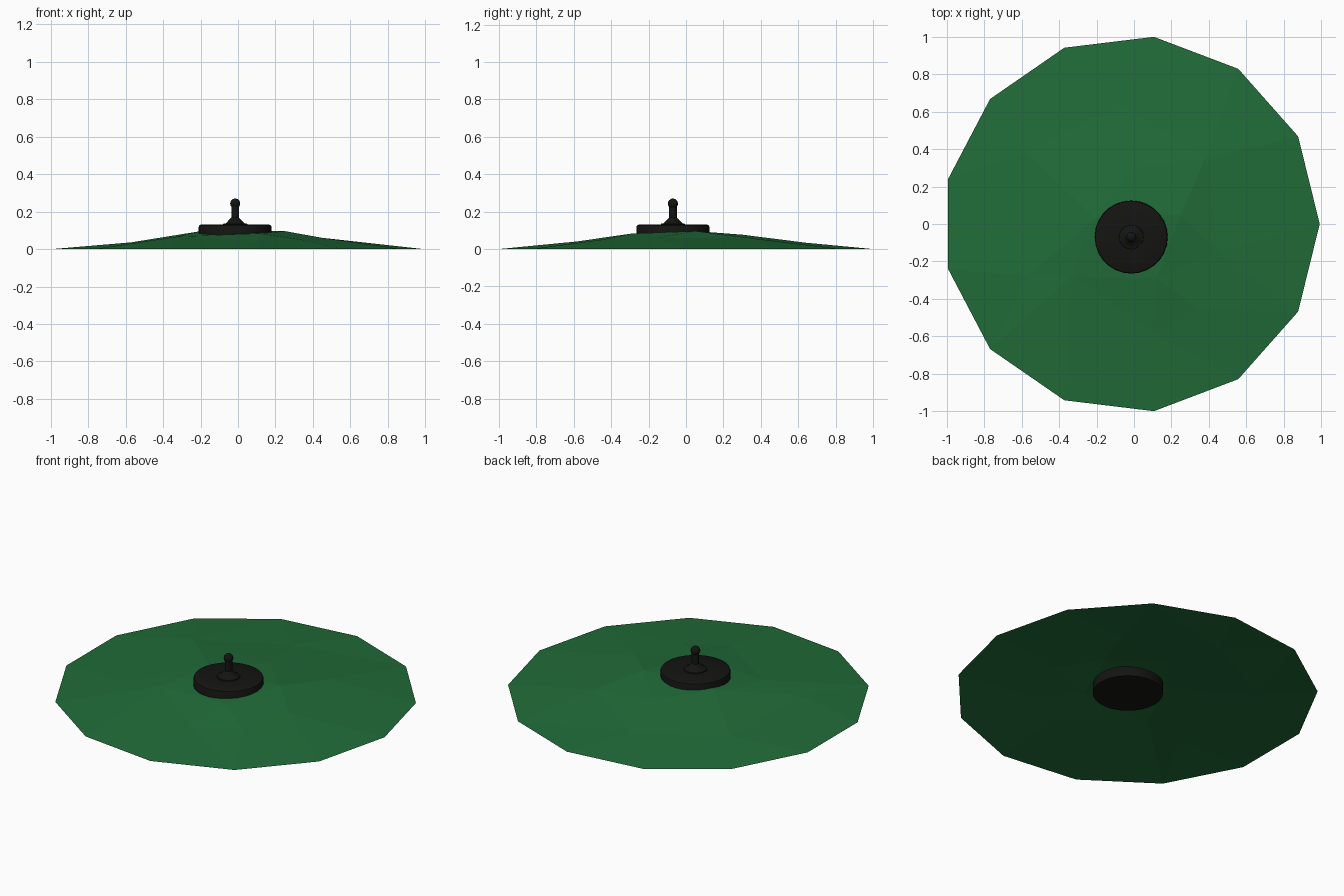
import bpy, math
from mathutils import Vector
from mathutils.geometry import delaunay_2d_cdt

if "Cube" in bpy.data.objects:
    bpy.data.objects.remove(bpy.data.objects["Cube"])

CX, R = -0.015, 1.007


def material(name, color):
    m = bpy.data.materials.new(name)
    m.diffuse_color = color
    m.use_nodes = True
    m.node_tree.nodes["Principled BSDF"].inputs["Base Color"].default_value = m.diffuse_color
    return m


def make_object(name, verts, faces, mat):
    me = bpy.data.meshes.new(name)
    me.from_pydata(verts, [], faces)
    me.update()
    me.materials.append(mat)
    ob = bpy.data.objects.new(name, me)
    bpy.context.collection.objects.link(ob)
    return ob


def lathe(name, profile, mat, n, center):
    verts, faces = [], []
    for r, z in profile:
        for i in range(n):
            a = 2 * math.pi * i / n
            verts.append((center[0] + r * math.cos(a), center[1] + r * math.sin(a), z))
    for j in range(len(profile) - 1):
        for i in range(n):
            k = (i + 1) % n
            faces.append((j * n + i, j * n + k, (j + 1) * n + k, (j + 1) * n + i))
    faces.append(tuple(reversed(range(n))))
    faces.append(tuple(range((len(profile) - 1) * n, len(profile) * n)))
    ob = make_object(name, verts, faces, mat)
    bpy.ops.object.select_all(action='DESELECT')
    bpy.context.view_layer.objects.active = ob
    ob.select_set(True)
    bpy.ops.object.shade_smooth_by_angle(angle=math.radians(35))
    return ob


green = material("green", (0.015, 0.15, 0.04, 1))
black = material("black", (0.007, 0.007, 0.006, 1))

# Faceted open mound: 13-sided rim with a few uneven high points inside
pts = [(CX + R * math.cos(2 * math.pi * i / 13), R * math.sin(2 * math.pi * i / 13), 0)
       for i in range(13)]
pts += [(-.57, .38, .036), (.10, -.58, .041), (.34, -.45, .05), (.45, -.15, .06),
        (.38, .35, .058), (.25, .05, .096), (.12, -.29, .083), (-.33, -.28, .066),
        (-.21, .03, .094), (0, .30, .077), (-.08, .64, .034), (-.57, -.28, .036)]
rim_edges = [(i, (i + 1) % 13) for i in range(13)]
v2, _, tris, orig, _, _ = delaunay_2d_cdt([Vector(p[:2]) for p in pts], rim_edges, [], 1, 1e-5)
verts = [(v.x, v.y, pts[o[0]][2] if o else 0) for v, o in zip(v2, orig)]
make_object("green_mound", verts, [tuple(t) for t in tris], green)

# Round base sunk through the mound
base_at = (CX, -0.07)
lathe("round_base", [(.195, .035), (.195, .118), (.192, .126), (.184, .13), (.07, .13)],
      black, 28, base_at)

# Flared collar, stem and ball tip
lathe("stem", [(.066, .128), (.064, .135), (.05, .138), (.026, .163), (.021, .168),
               (.021, .23)], black, 20, base_at)
ball = [(.027 * math.cos(math.radians(a)), .243 + .027 * math.sin(math.radians(a)))
        for a in range(-80, 81, 20)]
lathe("ball_tip", ball, black, 20, base_at)
